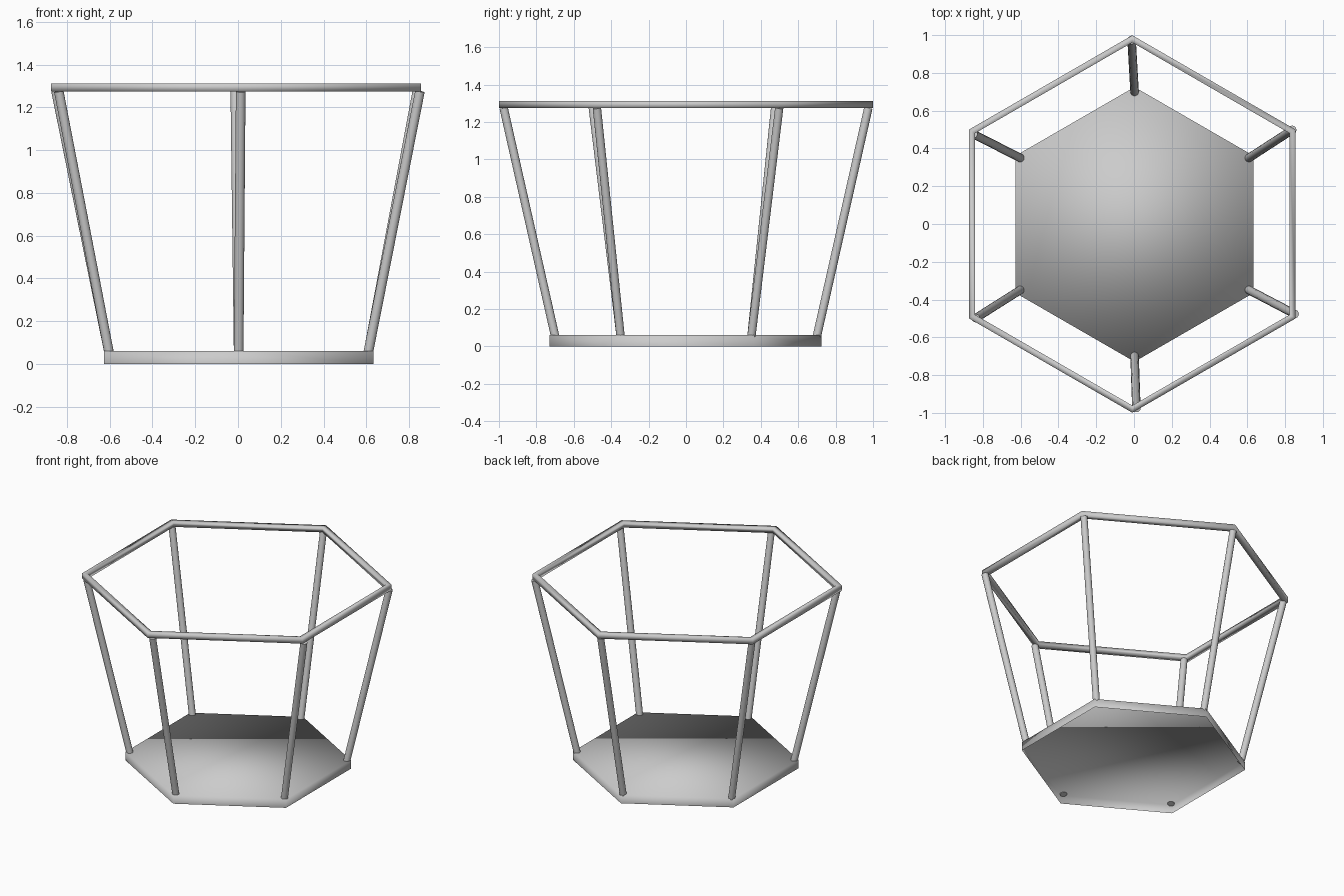
import bpy
import bmesh
from math import pi, sin, cos
from mathutils import Vector

default = bpy.data.objects.get("Cube")
if default:
    bpy.data.objects.remove(default)

grey = bpy.data.materials.new("mid_grey")
grey.use_nodes = True
grey.diffuse_color = (0.6, 0.6, 0.6, 1)
grey.node_tree.nodes["Principled BSDF"].inputs["Base Color"].default_value = (0.6, 0.6, 0.6, 1)

BASE_TOP = 0.06
RIM_BOTTOM = 1.275


def finish(name):
    """Name the new part, colour it and shade it smooth."""
    part = bpy.context.object
    part.name = name
    part.data.materials.append(grey)
    bpy.ops.object.shade_smooth()
    return part


# Hexagonal base tray: top and side walls, open underneath
bpy.ops.mesh.primitive_cylinder_add(vertices=6, radius=0.727, depth=BASE_TOP,
                                    location=(0.003, -0.002, BASE_TOP / 2))
base = finish("base_tray")
bm = bmesh.new()
bm.from_mesh(base.data)
bmesh.ops.delete(bm, geom=[f for f in bm.faces if f.normal.z < -0.5], context="FACES_ONLY")
bm.to_mesh(base.data)
bm.free()

# Hexagonal rim of square section: a four-sided tube turned onto its flat
bm = bmesh.new()
section = [bm.verts.new((r, 0, z)) for r, z in
           ((0.961, 0), (0.999, 0), (0.999, 0.036), (0.961, 0.036))]
edges = [bm.edges.new((section[i], section[(i + 1) % 4])) for i in range(4)]
bmesh.ops.spin(bm, geom=section + edges, cent=(0, 0, 0), axis=(0, 0, 1),
               angle=2 * pi, steps=6, use_merge=True)
bmesh.ops.remove_doubles(bm, verts=bm.verts, dist=0.001)
bmesh.ops.recalc_face_normals(bm, faces=bm.faces)
mesh = bpy.data.meshes.new("top_rim")
bm.to_mesh(mesh)
bm.free()
rim = bpy.data.objects.new("top_rim", mesh)
bpy.context.collection.objects.link(rim)
rim.location = (-0.009, 0, RIM_BOTTOM)
rim.rotation_euler.z = pi / 6
bpy.ops.object.select_all(action="DESELECT")
rim.select_set(True)
bpy.context.view_layer.objects.active = rim
finish("top_rim")

# Six splayed legs, turned slightly around the axis at the top
TWIST = 0.013
for i in range(6):
    angle = pi / 6 + i * pi / 3
    foot = Vector((0.7 * cos(angle) + 0.003, 0.7 * sin(angle), BASE_TOP - 0.005))
    head = Vector((0.975 * cos(angle + TWIST), 0.975 * sin(angle + TWIST), RIM_BOTTOM))
    axis = head - foot
    bpy.ops.mesh.primitive_cylinder_add(vertices=16, radius=0.0225, depth=axis.length,
                                        location=(foot + head) / 2)
    leg = finish(f"leg_{i + 1}")
    leg.rotation_euler = axis.to_track_quat("Z", "Y").to_euler()
    bpy.ops.object.shade_smooth_by_angle()
